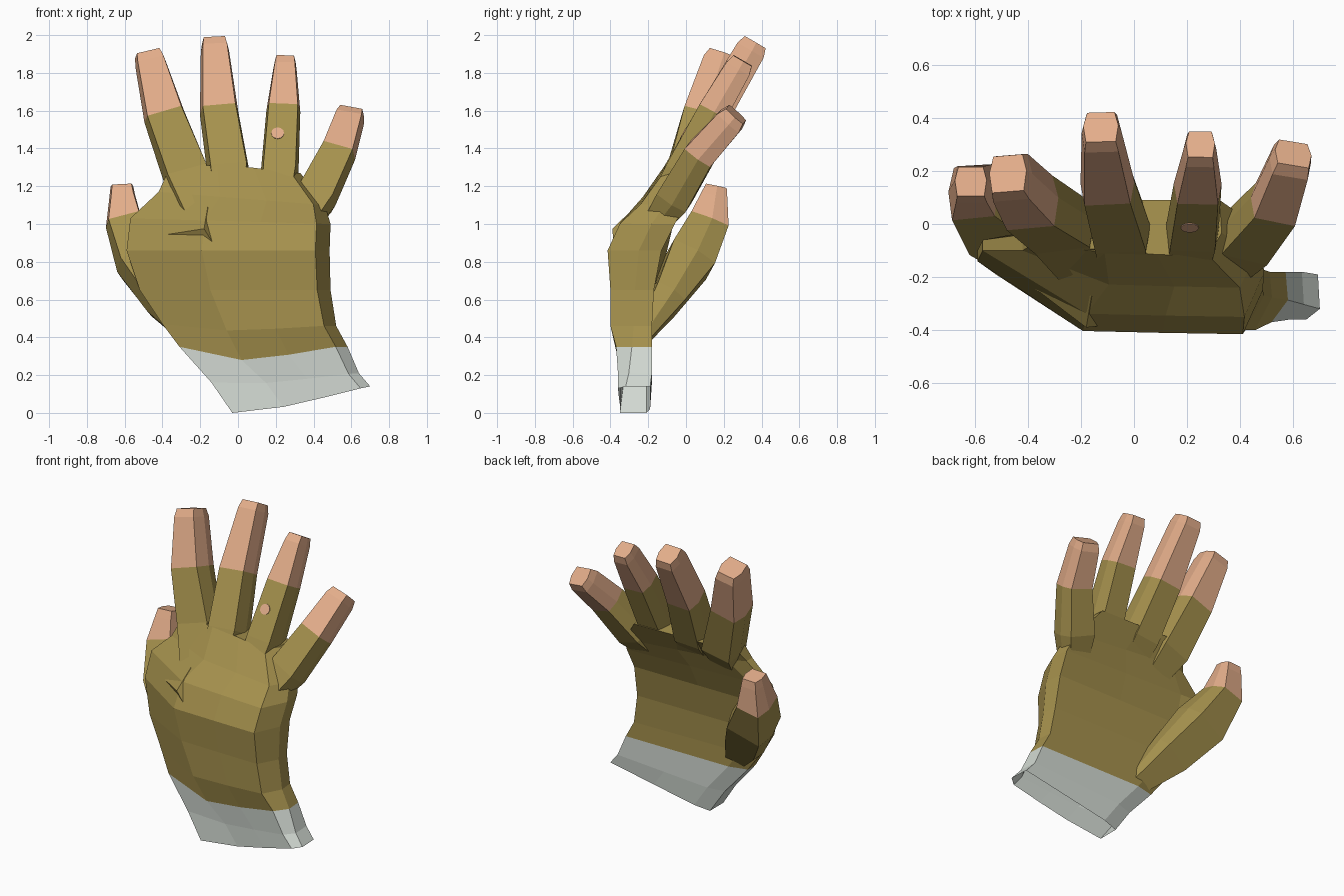
import bpy, bmesh
from mathutils import Vector
from mathutils.bvhtree import BVHTree

if "Cube" in bpy.data.objects:
    bpy.data.objects.remove(bpy.data.objects["Cube"])

def mat(name, c):
    m = bpy.data.materials.new(name)
    m.diffuse_color = (*c, 1)
    m.use_nodes = True
    m.node_tree.nodes["Principled BSDF"].inputs["Base Color"].default_value = m.diffuse_color
    return m

MATS = [mat("olive_glove", (0.38, 0.285, 0.075)),
        mat("pale_grey_cuff", (0.65, 0.70, 0.65)),
        mat("peach_skin", (0.77, 0.42, 0.255))]
OLIVE, CUFF, SKIN = range(3)

def add_object(name, bm):
    bmesh.ops.recalc_face_normals(bm, faces=bm.faces)
    me = bpy.data.meshes.new(name)
    bm.to_mesh(me)
    bm.free()
    for m in MATS:
        me.materials.append(m)
    ob = bpy.data.objects.new(name, me)
    bpy.context.collection.objects.link(ob)
    return ob

def loft(name, rings, rule):
    """Skin a list of closed rings; rule(segment index) gives the material."""
    bm = bmesh.new()
    vs = [[bm.verts.new(p) for p in r] for r in rings]
    n = len(vs[0])
    for i in range(len(vs) - 1):
        for j in range(n):
            k = (j + 1) % n
            f = bm.faces.new((vs[i][j], vs[i][k], vs[i + 1][k], vs[i + 1][j]))
            f.material_index = rule(i)
    bm.faces.new(vs[0][::-1]).material_index = rule(0)
    bm.faces.new(vs[-1]).material_index = rule(len(vs) - 2)
    return add_object(name, bm)

# Palm and cuff: cross-sections from wrist to knuckles (s = flatness of the left edge)
def palm_ring(xl, zl, xr, zr, yf, yb, yl, dip, s):
    ym = yf * 0.35 + yb * 0.65
    prof = [(0, yl - s, 0), (0.37, yf + 0.012, dip), (0.65, yf + 0.005, dip * 0.6), (0.93, yf, 0),
            (1, ym - s, 0), (0.99, yb, 0), (0.55, yb, 0), (0.14, yb, 0), (0, yl + s, 0)]
    return [(xl + (xr - xl) * t, y, max(0, zl + (zr - zl) * t - d)) for t, y, d in prof]

sections = [
    (-0.03, 0.00, 0.70, 0.14, -0.36, -0.19, -0.28, 0.02, 0.07),
    (-0.14, 0.16, 0.64, 0.21, -0.36, -0.18, -0.27, 0.02, 0.06),
    (-0.31, 0.35, 0.58, 0.35, -0.37, -0.18, -0.25, 0.07, 0.04),
    (-0.40, 0.47, 0.52, 0.46, -0.40, -0.18, -0.22, 0.03, 0.02),
    (-0.52, 0.65, 0.49, 0.65, -0.40, -0.17, -0.17, 0, 0.02),
    (-0.59, 0.86, 0.485, 0.86, -0.415, -0.13, -0.12, 0, 0.02),
    (-0.57, 1.03, 0.49, 1.00, -0.35, -0.06, -0.08, 0, 0.02),
    (-0.42, 1.17, 0.46, 1.10, -0.24, 0.00, -0.07, 0, 0.03),
    (-0.37, 1.28, 0.33, 1.27, -0.12, 0.09, -0.02, -0.04, 0.05),
]
glove = loft("gloved_hand", [palm_ring(*s) for s in sections], lambda i: CUFF if i < 2 else OLIVE)

# Fingers: (x, y, z, half width, half depth) along a path; the last stretch is bare skin
def finger(name, path):
    pts = [Vector(p[:3]) for p in path]
    d = (pts[-1] - pts[-2]).normalized()
    hw, hd = path[-1][3:]
    tip = pts[-1]
    pts[-1] = tip - d * 0.05
    pts.append(tip)
    size = [p[3:] for p in path] + [(hw * 0.88, hd * 0.8)]
    out = []
    for i, p in enumerate(pts):
        t = (pts[min(i + 1, len(pts) - 1)] - pts[max(i - 1, 0)]).normalized()
        side = (Vector((1, 0, 0)) - t * t.x).normalized()
        back = t.cross(side).normalized()
        if back.y < 0:
            back.negate()
        w, h = size[i]
        out.append([p + side * a * w + back * b * h for a, b in
                    [(-0.85, -1), (0.85, -1), (1, 0.1), (0.78, 1), (-0.78, 1), (-1, 0.1)]])
    first_skin = len(path) - 2
    return loft(name, out, lambda i: SKIN if i >= first_skin else OLIVE)

parts = [
    finger("index_finger", [(-0.20, -0.19, 1.00, 0.07, 0.05), (-0.27, -0.01, 1.25, 0.125, 0.10),
                            (-0.39, 0.08, 1.57, 0.11, 0.10), (-0.475, 0.19, 1.895, 0.082, 0.09)]),
    finger("middle_finger", [(-0.04, -0.20, 1.00, 0.08, 0.05), (-0.05, -0.02, 1.27, 0.112, 0.10),
                             (-0.10, 0.15, 1.59, 0.102, 0.088), (-0.125, 0.365, 1.96, 0.075, 0.08)]),
    finger("ring_finger", [(0.19, -0.20, 1.00, 0.08, 0.05), (0.22, -0.02, 1.27, 0.10, 0.095),
                           (0.24, 0.145, 1.60, 0.09, 0.08), (0.25, 0.30, 1.865, 0.062, 0.07)]),
    finger("little_finger", [(0.30, -0.22, 0.92, 0.06, 0.05), (0.415, -0.06, 1.14, 0.11, 0.09),
                             (0.53, 0.075, 1.37, 0.095, 0.083), (0.60, 0.265, 1.58, 0.08, 0.075)]),
    finger("thumb", [(-0.20, -0.25, 0.38, 0.07, 0.04), (-0.37, -0.105, 0.60, 0.13, 0.085),
                     (-0.51, 0.02, 0.81, 0.145, 0.125), (-0.605, 0.12, 1.01, 0.098, 0.105),
                     (-0.615, 0.16, 1.20, 0.068, 0.07)]),
]

# Raised fold on the back of the hand
bm = bmesh.new()
a, b, c, d = [bm.verts.new(p) for p in ((-0.16, -0.27, 1.09), (-0.47, -0.17, 0.93),
                                        (-0.02, -0.37, 0.72), (-0.18, -0.39, 0.975))]
for f in ((a, b, d), (b, c, d), (c, a, d), (a, c, b)):
    bm.faces.new(f)
parts.append(add_object("knuckle_fold", bm))

# Fuse everything into one skin
bpy.context.view_layer.objects.active = glove
for p in parts:
    m = glove.modifiers.new("fuse", 'BOOLEAN')
    m.operation = 'UNION'
    m.solver = 'EXACT'
    m.object = p
    bpy.ops.object.modifier_apply(modifier=m.name)
    bpy.data.objects.remove(p)

# Open the cuff at the wrist
bm = bmesh.new()
bm.from_mesh(glove.data)
bm.normal_update()
cap = [f for f in bm.faces if f.normal.z < -0.5 and max(v.co.z for v in f.verts) < 0.145]
bmesh.ops.delete(bm, geom=cap, context='FACES')
bm.to_mesh(glove.data)

# Worn hole showing skin: thin disc laid on the ring finger
loc, nor, _, _ = BVHTree.FromBMesh(bm).ray_cast(Vector((0.21, -2, 1.48)), Vector((0, 1, 0)))
bm.free()
bpy.ops.mesh.primitive_cylinder_add(vertices=12, radius=0.034, depth=0.008, location=loc,
                                    rotation=nor.to_track_quat('Z', 'Y').to_euler())
hole = bpy.context.object
hole.name = "glove_hole"
hole.data.materials.append(MATS[SKIN])
